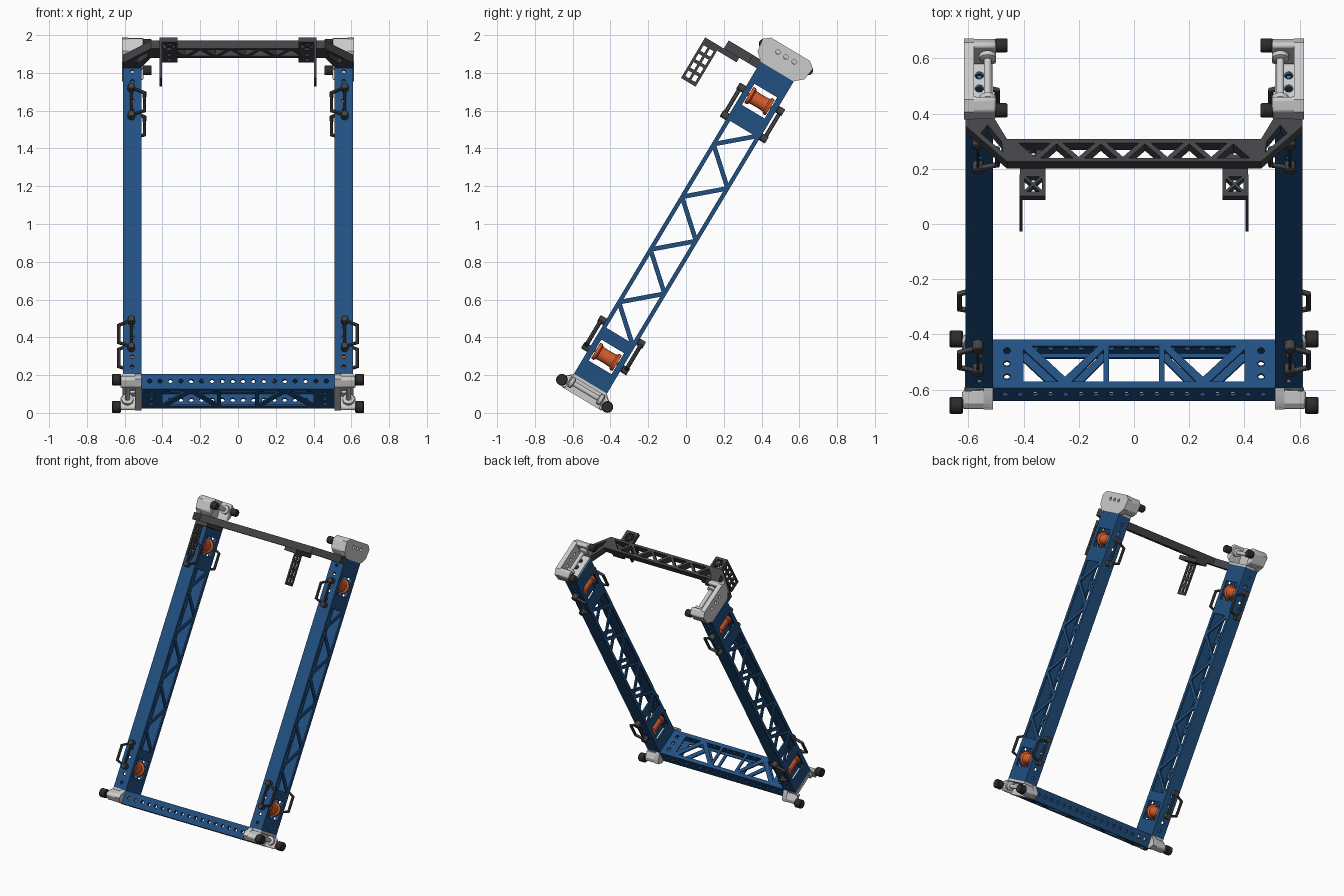
import bpy, bmesh, math
from mathutils import Matrix, Vector

if "Cube" in bpy.data.objects:
    bpy.data.objects.remove(bpy.data.objects["Cube"])

# The frame is modelled flat (x across, y along the rails, z out of its front), then tilted
TILT = Matrix.Translation((0, 0, 1)) @ Matrix.Rotation(math.radians(59.1), 4, 'X')
AXES = {'x': Matrix(((0, 0, 1, 0), (1, 0, 0, 0), (0, 1, 0, 0), (0, 0, 0, 1))),
        'y': Matrix(((1, 0, 0, 0), (0, 0, 1, 0), (0, 1, 0, 0), (0, 0, 0, 1))),
        'z': Matrix.Identity(4)}


def material(name, rgb):
    m = bpy.data.materials.new(name)
    m.diffuse_color = (*rgb, 1)
    m.use_nodes = True
    m.node_tree.nodes["Principled BSDF"].inputs["Base Color"].default_value = m.diffuse_color
    return m


BLUE = material("blue_paint", (0.015, 0.08, 0.22))
ORANGE = material("orange_plastic", (0.7, 0.11, 0.025))
DARK = material("dark_metal", (0.055, 0.057, 0.062))
BLACK = material("black_rubber", (0.025, 0.025, 0.025))


def finish(name, mesh, mat, mirror, bevel=0):
    """Clean a flat-frame mesh, mirror it if wanted, tilt it and link it."""
    for side in (("right_", 1), ("left_", -1)) if mirror else (("", 1),):
        me = mesh.copy()
        bm = bmesh.new()
        bm.from_mesh(me)
        bmesh.ops.remove_doubles(bm, verts=bm.verts, dist=1e-5)
        bm.transform(TILT @ Matrix.Diagonal((side[1], 1, 1, 1)))
        bmesh.ops.recalc_face_normals(bm, faces=bm.faces)
        bm.to_mesh(me)
        bm.free()
        ob = bpy.data.objects.new(side[0] + name, me)
        bpy.context.collection.objects.link(ob)
        me.materials.clear()
        if mat:
            me.materials.append(mat)
        if bevel:
            b = ob.modifiers.new("soft_edges", 'BEVEL')
            b.width, b.segments, b.limit_method = bevel, 2, 'ANGLE'
            b.angle_limit = math.radians(35)
        bpy.ops.object.select_all(action='DESELECT')
        bpy.context.view_layer.objects.active = ob
        ob.select_set(True)
        bpy.ops.object.shade_smooth_by_angle(angle=math.radians(32))


def from_curve(cu, matrix):
    ob = bpy.data.objects.new("tmp", cu)
    bpy.context.collection.objects.link(ob)
    dg = bpy.context.evaluated_depsgraph_get()
    me = bpy.data.meshes.new_from_object(ob.evaluated_get(dg))
    bpy.data.objects.remove(ob)
    me.transform(matrix)
    return me


def add_spline(cu, pts, cyclic=True):
    sp = cu.splines.new('POLY')
    sp.points.add(len(pts) - 1)
    for p, co in zip(sp.points, pts):
        p.co = (*co, 0, 1) if len(co) == 2 else (*co, 1)
    sp.use_cyclic_u = cyclic


def plate(name, outline, holes, axis, lo, hi, mat, mirror=True, bevel=0):
    """Flat outline with holes, extruded from lo to hi along the axis."""
    cu = bpy.data.curves.new(name, 'CURVE')
    cu.dimensions, cu.fill_mode, cu.extrude = '2D', 'BOTH', (hi - lo) / 2
    for loop in [outline] + holes:
        add_spline(cu, loop)
    me = from_curve(cu, AXES[axis] @ Matrix.Translation((0, 0, (lo + hi) / 2)))
    finish(name, me, mat, mirror, bevel)


def lathe(name, profile, centre, axis, mat, n=20):
    """Turn (radius, height) points around an axis through centre."""
    bm = bmesh.new()
    rings = [[bm.verts.new((r * math.cos(2 * math.pi * i / n), r * math.sin(2 * math.pi * i / n), h))
              for i in range(n)] for r, h in profile]
    for a, b in zip(rings, rings[1:]):
        for i in range(n):
            bm.faces.new((a[i], a[(i + 1) % n], b[(i + 1) % n], b[i]))
    bm.faces.new(rings[0])
    bm.faces.new(rings[-1])
    bm.transform(Matrix.Translation(centre) @ AXES[axis])
    me = bpy.data.meshes.new(name)
    bm.to_mesh(me)
    bm.free()
    finish(name, me, mat, True)


def circle(a, b, r, n=12):
    return [(a + r * math.cos(2 * math.pi * i / n), b + r * math.sin(2 * math.pi * i / n)) for i in range(n)]


def rect(a0, a1, b0, b1):
    return [(a0, b0), (a1, b0), (a1, b1), (a0, b1)]


def inset(tri, d):
    """Shrink a triangle about its incentre by distance d."""
    A, B, C = (Vector(p) for p in tri)
    a, b, c = (B - C).length, (C - A).length, (A - B).length
    per = a + b + c
    ic = (A * a + B * b + C * c) / per
    r = abs((B - A).cross(C - A)) / per
    return [tuple(ic + (P - ic) * (r - d) / r) for P in (A, B, C)]


def zigzag(nodes, d):
    return [inset(nodes[i:i + 3], d) for i in range(len(nodes) - 2)]


# Side rails: two truss side plates and two drilled flanges each
nodes = [(-0.70, 0.092)] + [(-0.70 + 0.1625 * i, 0.092 * (-1) ** (i + 1)) for i in range(9)] + [(0.60, 0.092)]
SPOOLS = (-0.82, 0.758)
windows = [rect(y - 0.065, y + 0.065, -0.07, 0.07) for y in SPOOLS]
for name, x in (("rail_inner_truss", 0.51), ("rail_outer_truss", 0.60)):
    plate(name, rect(-0.985, 0.94, -0.092, 0.092), zigzag(nodes, 0.012) + windows, 'x', x, x + 0.01, BLUE)
drill = [circle(0.56, y, 0.011) for s in (-0.94, 0.64) for y in [s + 0.06 * i for i in range(5)]]
for name, z in (("rail_front_flange", 0.092), ("rail_back_flange", -0.102)):
    plate(name, rect(0.51, 0.61, -0.985, 0.94), drill, 'z', z, z + 0.01, BLUE)

# Orange spools inside the rail windows
for y in SPOOLS:
    half = [(0.01, 0.095), (0.01, 0.066), (0.047, 0.066), (0.049, 0.06), (0.049, 0.05), (0.038, 0.042), (0.036, 0)]
    lathe("spool", half + [(r, -h) for r, h in half[-2::-1]], (0.56, y, 0), 'z', ORANGE, 24)

# Bottom beam: truss faces and drilled flanges
web = [rect(-0.09, 0.09, -0.075, 0.075)]
for s in (1, -1):
    for tri in ([(0.40, 0.075), (0.40, -0.06), (0.275, 0.075)], [(0.37, -0.075), (0.13, -0.075), (0.25, 0.055)],
                [(0.11, 0.075), (0.11, -0.06), (0.225, 0.075)]):
        web.append([(s * a, b) for a, b in tri])
    web += [circle(s * 0.46, b, 0.013) for b in (-0.055, 0, 0.055)]
for name, y in (("beam_upper_truss", -0.995), ("beam_lower_truss", -1.078)):
    plate(name, rect(-0.51, 0.51, -0.092, 0.092), web, 'y', y, y + 0.01, BLUE, False)
for name, z in (("beam_front_flange", 0.092), ("beam_back_flange", -0.102)):
    plate(name, rect(-0.51, 0.51, -1.078, -0.985),
          [circle(-0.4675 + 0.055 * i, -1.03, 0.012) for i in range(18)], 'z', z, z + 0.01, BLUE, False)


# Corner brackets: end cap, base plate, two arms with rubber bumpers, and a rod between the arms
def corner(tag, s, y0, base, arm, bump, rod_x, bump_r, bump_y, bump_z):
    plate(tag + "_end_cap", rect(0.51, 0.612, -0.102, 0.102), [circle(0.56, z, 0.016) for z in (-0.055, 0, 0.055)],
          'y', *sorted((s * y0, s * (y0 + 0.016))), None)
    edge = [(y0, 0.1), (y0 + 0.04, 0.145), (1.05, 0.155), (1.078, 0.12)]
    body = [(s * y, z) for y, z in edge] + [(s * y, -z) for y, z in edge[::-1]]
    plate(tag + "_bracket_base", body, [circle(s * 1.03, z, 0.012) for z in (-0.05, 0, 0.05)], 'x', *base, None)
    for k in (1, -1):
        outline = [(s * y, k * z) for y, z in [(y0 + 0.01, 0.103)] + edge[1:] + [(1.076, 0.103)]]
        plate(tag + "_bracket_arm", outline, [], 'x', *arm, None, bevel=0.008)
        r, h = bump_r, bump[1] - bump[0]
        lathe(tag + "_bumper", [(r * .88, 0), (r, 0.005), (r, h - 0.005), (r * .88, h)],
              (bump[0], s * bump_y, k * bump_z), 'x', BLACK)
        lathe(tag + "_bushing", [(0.02, 0.075), (0.031, 0.08), (0.031, 0.097), (0.02, 0.104)] if k > 0 else
              [(0.02, -0.104), (0.031, -0.097), (0.031, -0.08), (0.02, -0.075)],
              (rod_x, s * 1.03, 0), 'z', None)
    lathe(tag + "_rod", [(0.014, -0.11), (0.014, 0.11)], (rod_x, s * 1.03, 0), 'z', None)


corner("bottom", -1, 0.985, (0.511, 0.545), (0.512, 0.622), (0.62, 0.668), 0.585, 0.031, 1.045, 0.14)
corner("top", 1, 0.94, (0.58, 0.615), (0.50, 0.613), (0.458, 0.503), 0.53, 0.026, 1.03, 0.137)

# Top crossbar: cranked truss bar ahead of the rails
half = [(0.46, 0.305), (0.61, 0.155), (0.61, 0.095), (0.52, 0.095), (0.46, 0.21)]
bar = half + [(-x, z) for x, z in half[::-1]]
holes = zigzag([(-0.44 + 0.08 * i, 0.298 if i % 2 else 0.217) for i in range(12)], 0.009)
for s in (1, -1):
    holes.append([(s * 0.475, 0.265), (s * 0.555, 0.185), (s * 0.53, 0.15), (s * 0.48, 0.22)])
plate("crossbar", bar, holes, 'y', 0.90, 0.95, DARK, False)

# Hooks below the crossbar: crossed mounting plate and perforated leg
c = (0.365, 0.37)
sq = rect(0.328, 0.402, 0.333, 0.407)
cross = [inset([sq[i], sq[(i + 1) % 4], c], 0.005) for i in range(4)]
plate("hook_mount", rect(0.32, 0.412, 0.21, 0.42), cross + [circle(0.365, z, 0.012) for z in (0.235, 0.285)],
      'y', 0.872, 0.90, DARK)
slots = [rect(y, y + 0.034, z, z + 0.024) for y in (0.67, 0.722, 0.774, 0.826) for z in (0.344, 0.382)]
plate("hook_leg", rect(0.65, 0.90, 0.33, 0.42), slots, 'x', 0.403, 0.415, DARK)

# Grab handles on both flanges: inward bows at the top, outward bows at the bottom
for tag, y0, y1, bow in (("upper", 0.60, 0.77, 0.495), ("lower", -0.83, -0.665, 0.632)):
    for face, k in (("front", 1), ("back", -1)):
        cu = bpy.data.curves.new("handle", 'CURVE')
        cu.dimensions, cu.bevel_depth, cu.bevel_resolution = '3D', 0.011, 2
        add_spline(cu, [(0.565, y1, k * 0.124), (bow, y1 - 0.035, k * 0.124),
                        (bow, y0 + 0.025, k * 0.124), (0.565, y0, k * 0.124)])
        finish(f"{tag}_{face}_handle", from_curve(cu, Matrix.Identity(4)), DARK, True)
        for y in (y0, y1):
            lathe(f"{tag}_{face}_handle_post", [(0.02, -0.02), (0.02, 0.016), (0.016, 0.02)],
                  (0.565, y, k * 0.12), 'z', DARK, 16)
